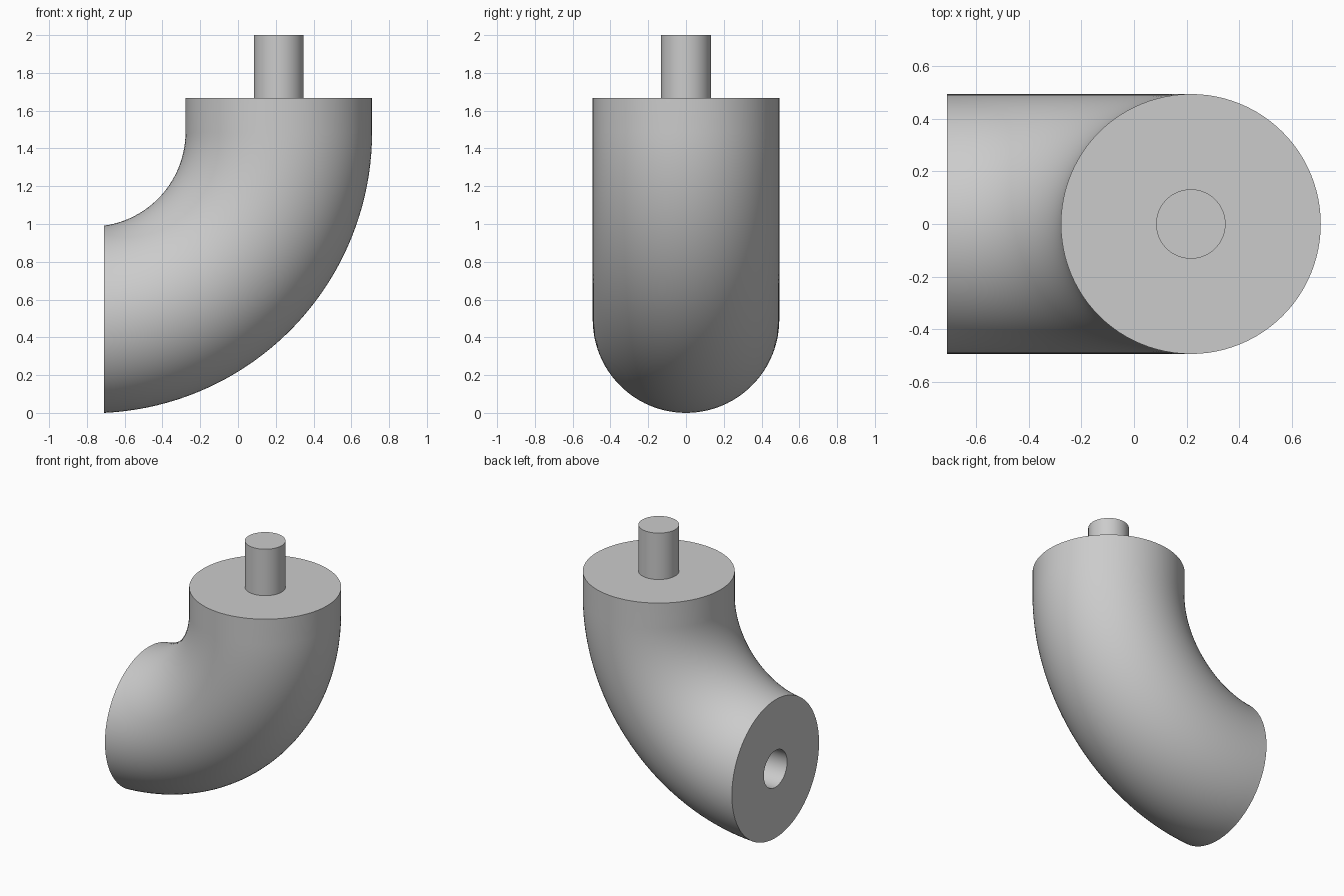
import bpy, bmesh
from math import sin, cos, acos, pi, radians

if "Cube" in bpy.data.objects:
    bpy.data.objects.remove(bpy.data.objects["Cube"], do_unlink=True)

SIDES, STEPS = 96, 40
TUBE_R, BEND_R = 0.494, 0.994          # pipe radius, bend centreline radius
AXIS_X, BEND_Z = 0.216, 1.4865         # upright axis, height where the bend starts
TOP_Z, END_X = 1.667, -0.71            # flat top, flat side end
PEG_R, HOLE_DEPTH = 0.132, 0.35
BEND_X = AXIS_X - BEND_R

grey = bpy.data.materials.new("light grey")
grey.use_nodes = True
colour = (0.6, 0.6, 0.6, 1)
grey.diffuse_color = colour
grey.node_tree.nodes["Principled BSDF"].inputs["Base Color"].default_value = colour


def finish(bm, name):
    bmesh.ops.recalc_face_normals(bm, faces=bm.faces)
    mesh = bpy.data.meshes.new(name)
    bm.to_mesh(mesh)
    bm.free()
    mesh.materials.append(grey)
    obj = bpy.data.objects.new(name, mesh)
    bpy.context.collection.objects.link(obj)
    bpy.ops.object.select_all(action='DESELECT')
    obj.select_set(True)
    bpy.context.view_layer.objects.active = obj
    bpy.ops.object.shade_smooth_by_angle(angle=radians(30))
    return obj


# Elbow: straight collar, then a bend whose rings fan out to end on a vertical plane
bm = bmesh.new()
angles = [2 * pi * i / SIDES for i in range(SIDES)]


def bend_point(a, f):
    reach = BEND_R + TUBE_R * cos(a)
    t = f * acos((END_X - BEND_X) / reach)
    return (BEND_X + reach * cos(t), TUBE_R * sin(a), BEND_Z - reach * sin(t))


rings = [[(AXIS_X + TUBE_R * cos(a), TUBE_R * sin(a), TOP_Z) for a in angles]]
rings += [[bend_point(a, s / STEPS) for a in angles] for s in range(STEPS + 1)]

# Socket in the side end: rim, mouth and bottom of a blind hole
end_z = sum(p[2] for p in rings[-1]) / SIDES
for x in (END_X, END_X + HOLE_DEPTH):
    rings.append([(x, PEG_R * sin(a), end_z - PEG_R * cos(a)) for a in angles])

loops = [[bm.verts.new(p) for p in ring] for ring in rings]
for low, high in zip(loops, loops[1:]):
    for i in range(SIDES):
        j = (i + 1) % SIDES
        bm.faces.new((low[i], low[j], high[j], high[i]))
bm.faces.new(loops[0])
bm.faces.new(loops[-1])
finish(bm, "elbow_pipe")

# Peg on the flat top
bm = bmesh.new()
bmesh.ops.create_cone(bm, cap_ends=True, segments=64, radius1=PEG_R, radius2=PEG_R,
                      depth=2 - TOP_Z)
bmesh.ops.translate(bm, verts=bm.verts, vec=(AXIS_X, 0, (2 + TOP_Z) / 2))
finish(bm, "top_peg")
